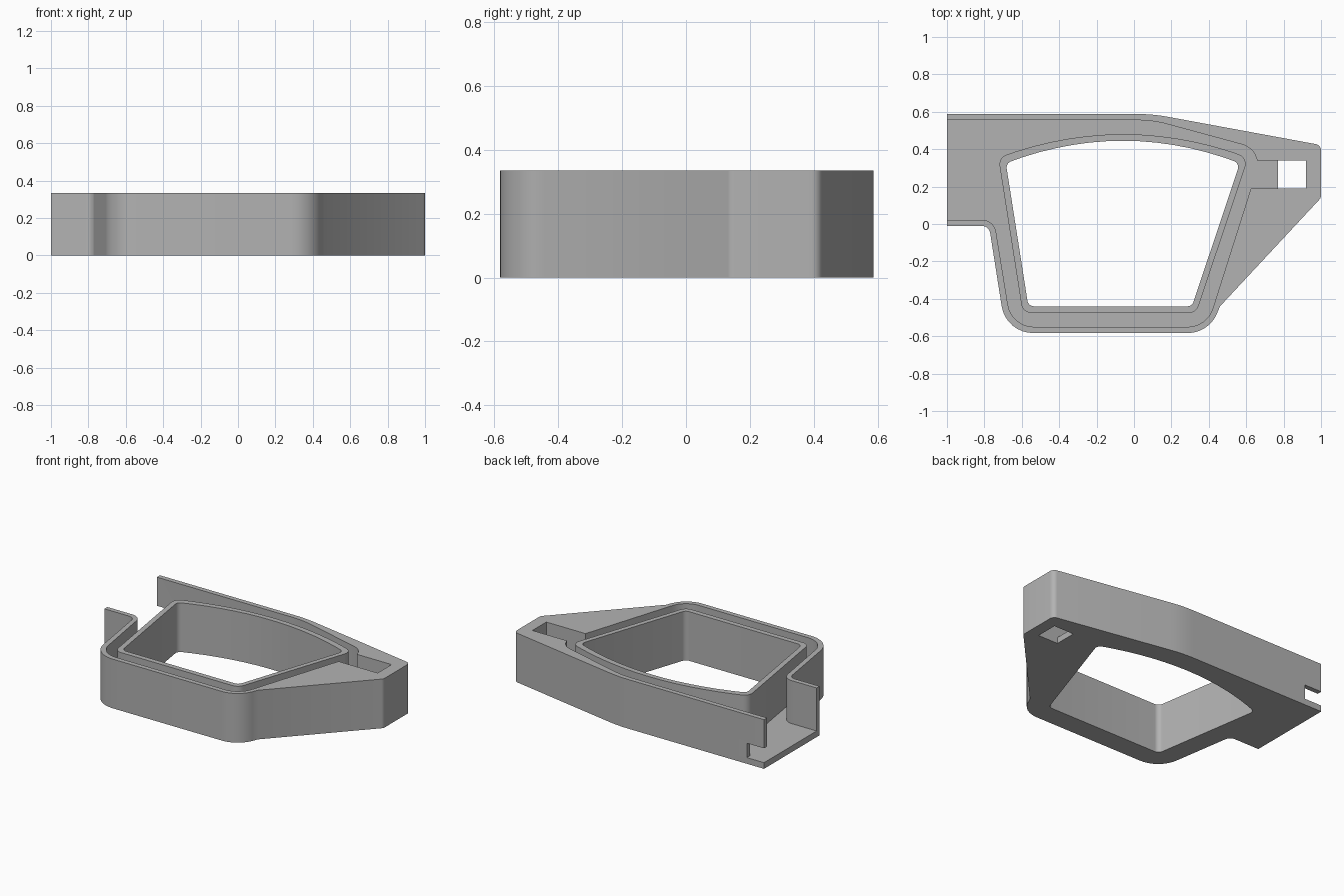
import bpy, bmesh, math
from mathutils import Vector

cube = bpy.data.objects.get("Cube")
if cube:
    bpy.data.objects.remove(cube, do_unlink=True)

HEIGHT, FLOOR = 0.335, 0.042

grey = bpy.data.materials.new("plain grey")
grey.use_nodes = True
tone = (0.45, 0.45, 0.45, 1)
grey.diffuse_color = tone
grey.node_tree.nodes["Principled BSDF"].inputs["Base Color"].default_value = tone


def rounded(corners, steps=8):
    """Outline from (x, y, radius) corners, each replaced by a tangent arc."""
    out = []
    for i, (x, y, r) in enumerate(corners):
        p = Vector((x, y))
        if r == 0:
            out.append(p)
            continue
        a = (Vector(corners[i - 1][:2]) - p).normalized()
        b = (Vector(corners[(i + 1) % len(corners)][:2]) - p).normalized()
        half = a.angle(b) / 2
        centre = p + (a + b).normalized() * (r / math.sin(half))
        start = p + a * (r / math.tan(half)) - centre
        end = p + b * (r / math.tan(half)) - centre
        sweep = start.angle_signed(end)
        for k in range(steps + 1):
            t = -sweep * k / steps
            c, s = math.cos(t), math.sin(t)
            out.append(centre + Vector((start.x * c - start.y * s,
                                        start.x * s + start.y * c)))
    return out


def prism(name, outline, z0, z1):
    bm = bmesh.new()
    base = bm.faces.new([bm.verts.new((p[0], p[1], z0)) for p in outline])
    top = bmesh.ops.extrude_face_region(bm, geom=[base])["geom"]
    bmesh.ops.translate(bm, vec=(0, 0, z1 - z0),
                        verts=[v for v in top if isinstance(v, bmesh.types.BMVert)])
    bmesh.ops.recalc_face_normals(bm, faces=bm.faces)
    mesh = bpy.data.meshes.new(name)
    bm.to_mesh(mesh)
    bm.free()
    mesh.materials.append(grey)
    obj = bpy.data.objects.new(name, mesh)
    bpy.context.collection.objects.link(obj)
    return obj


def box(x0, x1, y0, y1):
    return [(x0, y0), (x1, y0), (x1, y1), (x0, y1)]


def cut(obj, name, outline, z0, z1):
    tool = prism(name, outline, z0, z1)
    mod = obj.modifiers.new(name, 'BOOLEAN')
    mod.operation, mod.solver, mod.object = 'DIFFERENCE', 'EXACT', tool
    bpy.context.view_layer.objects.active = obj
    bpy.ops.object.modifier_apply(modifier=name)
    bpy.data.objects.remove(tool, do_unlink=True)


def window(left, right, low, shoulder, peak, slope_l, slope_r, radius):
    """Tapered opening with a bowed back edge."""
    rise = shoulder - low
    xl, xr = left - slope_l * rise, right + slope_r * rise
    pts = [(left, low, radius), (right, low, radius), (xr, shoulder, radius)]
    n = 14
    for i in range(1, n):
        u = i / n
        pts.append((xr + (xl - xr) * u, shoulder + (peak - shoulder) * 4 * u * (1 - u), 0))
    pts.append((xl, shoulder, radius))
    return rounded(pts)


# Outlines
outer = rounded([(-1, -.01, 0), (-.775, -.01, .045), (-.685, -.583, .17),
                 (.40, -.583, .17), (.46, -.44, 0), (1, .14, .035), (1, .422, .035),
                 (.1, .588, .9), (-1, .588, 0)])
channel = rounded([(-1.2, .022, 0), (-.748, .022, .075), (-.655, -.55, .14),
                   (.39, -.55, .14), (.69, .395, .11), (.1, .555, .6), (-1.2, .555, 0)])
ring_outer = window(-.595, .333, -.475, .355, .48, .157, .335, .055)
ring_inner = window(-.565, .31, -.44, .325, .445, .157, .335, .035)

# Tray body: wall and wedge left standing around a sunken channel
body = prism("housing_body", outer, 0, HEIGHT)
cut(body, "channel_cutter", channel, FLOOR, 1)
cut(body, "window_cutter", ring_inner, -1, 1)

# Side slot opening into the channel, with a through hole at its end
cut(body, "slot_cutter", box(.58, .92, .19, .34), FLOOR, 1)
cut(body, "hole_cutter", box(.77, .92, .19, .34), -1, 1)

# Notch at the open end of the back wall
cut(body, "notch_cutter", box(-1.1, -.87, .5, .7), FLOOR, .14)

# Rim standing around the central window
rim = prism("window_rim", ring_outer, FLOOR, HEIGHT)
cut(rim, "rim_cutter", ring_inner, -1, 1)

for obj in (body, rim):
    bpy.ops.object.select_all(action='DESELECT')
    obj.select_set(True)
    bpy.context.view_layer.objects.active = obj
    bpy.ops.object.shade_smooth_by_angle(angle=math.radians(25))
